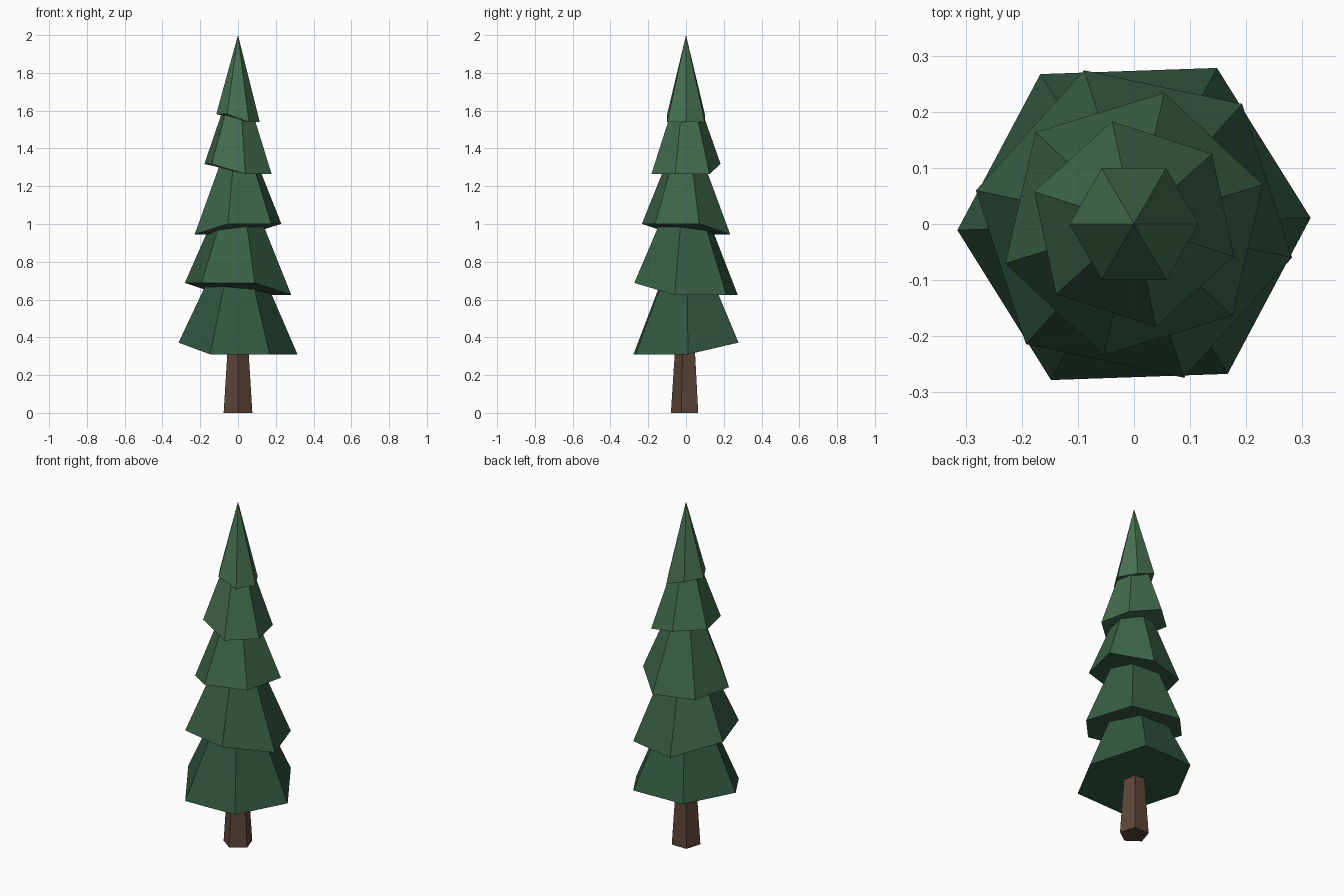
import bpy, bmesh
from math import radians, cos, sin

if "Cube" in bpy.data.objects:
    bpy.data.objects.remove(bpy.data.objects["Cube"])


def material(name, rgb):
    m = bpy.data.materials.new(name)
    m.diffuse_color = (*rgb, 1)
    m.use_nodes = True
    m.node_tree.nodes["Principled BSDF"].inputs["Base Color"].default_value = m.diffuse_color
    return m


def cone(name, sides, r1, r2, z1, z2, start, mat, lift=0):
    """Flat-shaded cone; the second half of its base corners is raised by lift."""
    bm = bmesh.new()
    angles = [radians(start + 360 * i / sides) for i in range(sides)]
    base = [bm.verts.new((r1 * cos(a), r1 * sin(a), z1 + (lift if i >= sides / 2 else 0)))
            for i, a in enumerate(angles)]
    if r2:
        top = [bm.verts.new((r2 * cos(a), r2 * sin(a), z2)) for a in angles]
        bm.faces.new(top)
    else:
        tip = bm.verts.new((0, 0, z2))
    for i in range(sides):
        j = (i + 1) % sides
        bm.faces.new((base[i], base[j], top[j], top[i]) if r2 else (base[i], base[j], tip))
    bm.faces.new(base[::-1])
    mesh = bpy.data.meshes.new(name)
    bm.to_mesh(mesh)
    bm.free()
    mesh.materials.append(mat)
    bpy.context.collection.objects.link(bpy.data.objects.new(name, mesh))


# Tapered five-sided trunk
cone("trunk", 5, 0.08, 0.05, 0, 0.46, -90, material("bark", (0.11, 0.06, 0.04)))

# Foliage tiers: radius, low rim height, tip height, angle of first low corner, rim lift
tiers = [
    (0.315, 0.31, 1.04, -118, 0.062),
    (0.288, 0.625, 1.33, -12, 0.063),
    (0.240, 0.945, 1.58, 77, 0.056),
    (0.187, 1.265, 1.84, -78, 0.053),
    (0.115, 1.54, 2.00, -60, 0.042),
]
dark, light = (0.030, 0.095, 0.050), (0.062, 0.165, 0.082)
for i, (r, z, tip_z, start, lift) in enumerate(tiers):
    t = i / (len(tiers) - 1)
    green = material(f"needles_{i + 1}", [a + (b - a) * t for a, b in zip(dark, light)])
    cone(f"foliage_tier_{i + 1}", 6, r, 0, z, tip_z, start, green, lift)
